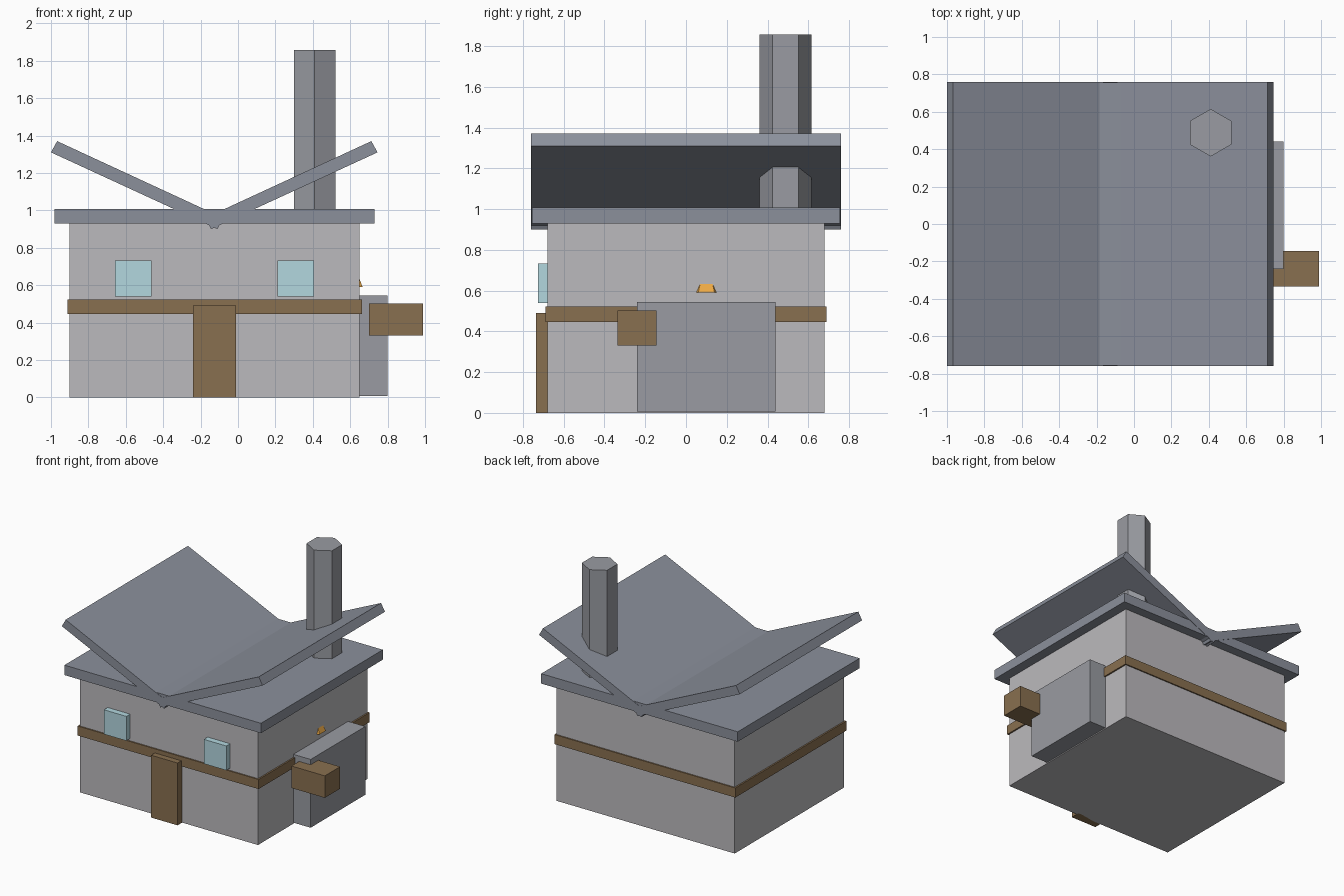
import bpy
import bmesh

if "Cube" in bpy.data.objects:
    bpy.data.objects.remove(bpy.data.objects["Cube"])


def mat(name, rgb):
    m = bpy.data.materials.new(name)
    m.diffuse_color = (*rgb, 1)
    m.use_nodes = True
    m.node_tree.nodes["Principled BSDF"].inputs["Base Color"].default_value = m.diffuse_color
    return m


PLASTER = mat("plaster", (0.50, 0.49, 0.51))
SLATE = mat("slate", (0.26, 0.28, 0.33))
STONE = mat("stone", (0.32, 0.33, 0.36))
WOOD = mat("wood", (0.25, 0.16, 0.08))
GLASS = mat("glass", (0.45, 0.68, 0.74))
EMBER = mat("ember", (0.85, 0.40, 0.06))


def prism(name, profile, y0, y1, material):
    """Extrude an x-z profile from y0 to y1."""
    bm = bmesh.new()
    face = bm.faces.new([bm.verts.new((x, y0, z)) for x, z in profile])
    res = bmesh.ops.extrude_face_region(bm, geom=[face])
    verts = [v for v in res["geom"] if isinstance(v, bmesh.types.BMVert)]
    bmesh.ops.translate(bm, verts=verts, vec=(0, y1 - y0, 0))
    bmesh.ops.recalc_face_normals(bm, faces=bm.faces)
    mesh = bpy.data.meshes.new(name)
    bm.to_mesh(mesh)
    bm.free()
    mesh.materials.append(material)
    obj = bpy.data.objects.new(name, mesh)
    bpy.context.collection.objects.link(obj)
    return obj


def box(name, x, y, z, material):
    profile = [(x[0], z[0]), (x[1], z[0]), (x[1], z[1]), (x[0], z[1])]
    return prism(name, profile, y[0], y[1], material)


def cone(name, sides, r1, r2, x, y, z, material):
    bpy.ops.mesh.primitive_cone_add(
        vertices=sides, radius1=r1, radius2=r2, depth=z[1] - z[0],
        location=(x, y, (z[0] + z[1]) / 2))
    obj = bpy.context.object
    obj.name = name
    obj.data.materials.append(material)
    return obj


# Walls, timber band and flat ceiling slab
box("walls", (-0.90, 0.65), (-0.68, 0.68), (0, 0.95), PLASTER)
box("timber_band", (-0.912, 0.662), (-0.69, 0.69), (0.447, 0.522), WOOD)
box("roof_slab", (-0.98, 0.73), (-0.757, 0.757), (0.93, 1.008), SLATE)

# Two tilted roof panels crossing in a valley, mirrored about the house centre
MID = -0.127
panel = [(-1.0, 1.31), (-0.967, 1.37), (-0.08, 0.96), (-0.11, 0.90)]
prism("roof_panel_left", panel, -0.76, 0.76, SLATE)
prism("roof_panel_right", [(2 * MID - x, z) for x, z in panel], -0.76, 0.76, SLATE)

# Chimney
cone("chimney", 6, 0.127, 0.127, 0.41, 0.488, (0.5, 1.857), STONE)

# Door and windows on the front
box("door", (-0.24, -0.01), (-0.737, -0.66), (0, 0.49), WOOD)
for side, x in (("left", -0.658), ("right", 0.212)):
    box("window_" + side, (x, x + 0.195), (-0.727, -0.66), (0.54, 0.732), GLASS)

# Hearth block through the right wall, side crate and ember tip
box("hearth", (0.02, 0.80), (-0.24, 0.44), (0.008, 0.545), STONE)
box("side_crate", (0.70, 0.99), (-0.335, -0.145), (0.33, 0.503), WOOD)
cone("ember", 6, 0.08, 0, 0.597, 0.10, (0.59, 0.77), EMBER)
